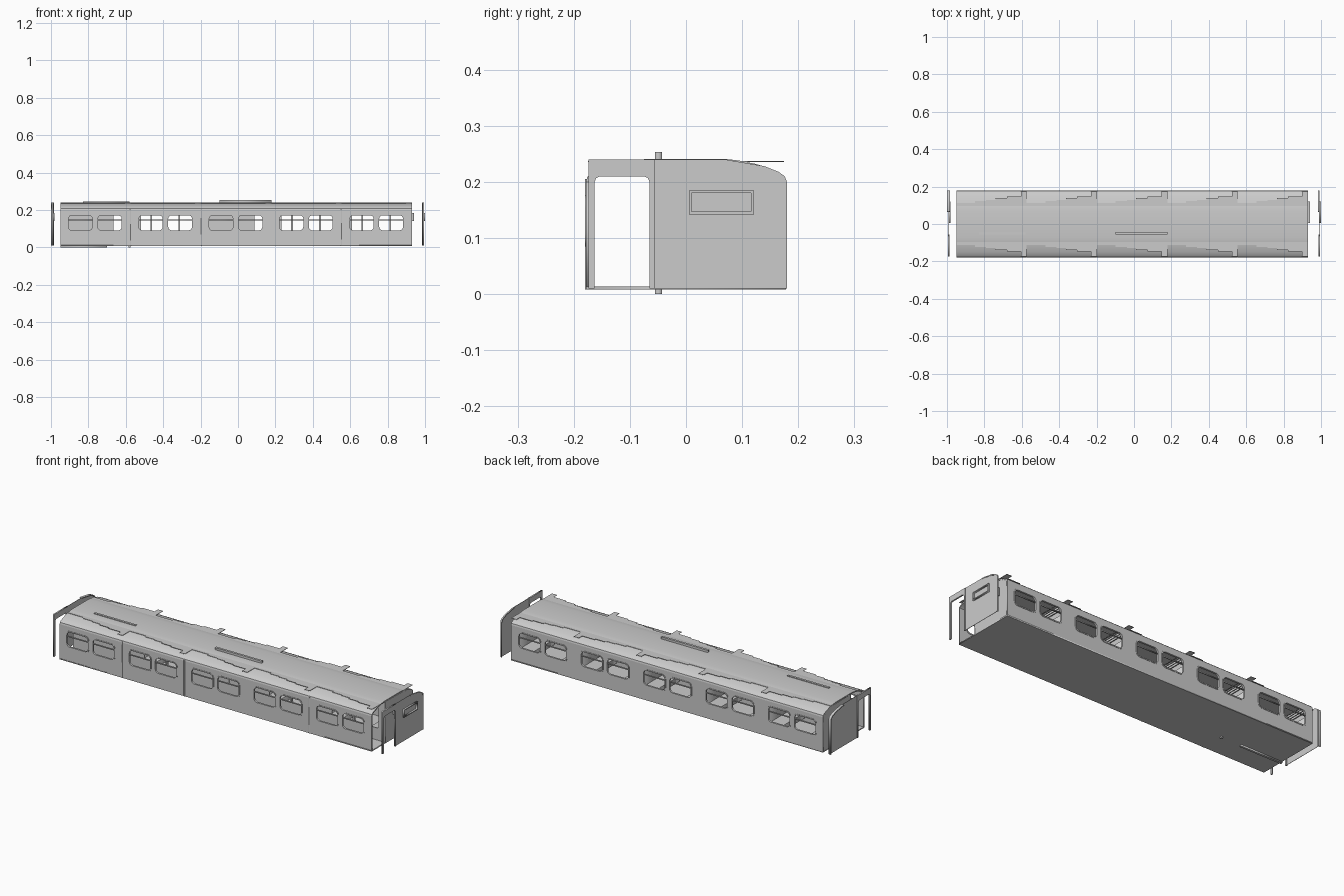
import bpy, math
from mathutils import Matrix

if "Cube" in bpy.data.objects:
    bpy.data.objects.remove(bpy.data.objects["Cube"])

PITCH, X0, N = 0.376, -0.95, 5
X1 = X0 + PITCH * N
AXES = {
    'X': Matrix(((0, 0, 1, 0), (1, 0, 0, 0), (0, 1, 0, 0), (0, 0, 0, 1))),
    'Y': Matrix(((1, 0, 0, 0), (0, 0, -1, 0), (0, 1, 0, 0), (0, 0, 0, 1))),
    'Z': Matrix.Identity(4),
}


def rect(a, b, c, d):
    return [(a, c), (b, c), (b, d), (a, d)]


def rounded(a, b, c, d, r=0.02, n=4):
    pts = []
    for cx, cy, s in ((b - r, d - r, 0), (a + r, d - r, 90), (a + r, c + r, 180), (b - r, c + r, 270)):
        for i in range(n + 1):
            t = math.radians(s + 90 * i / n)
            pts.append((cx + r * math.cos(t), cy + r * math.sin(t)))
    return pts


def plate(name, axis, lo, hi, loops):
    """Extruded outline (first loop) with holes (other loops), between lo and hi on the axis."""
    cu = bpy.data.curves.new(name, 'CURVE')
    cu.dimensions, cu.fill_mode, cu.extrude = '2D', 'BOTH', (hi - lo) / 2
    for loop in loops:
        sp = cu.splines.new('POLY')
        sp.points.add(len(loop) - 1)
        for p, (u, v) in zip(sp.points, loop):
            p.co = (u, v, 0, 1)
        sp.use_cyclic_u = True
    tmp = bpy.data.objects.new(name + "_tmp", cu)
    bpy.context.collection.objects.link(tmp)
    bpy.context.view_layer.update()
    me = bpy.data.meshes.new_from_object(tmp.evaluated_get(bpy.context.evaluated_depsgraph_get()))
    bpy.data.objects.remove(tmp)
    m = AXES[axis]
    mid = (lo + hi) / 2 * (-1 if axis == 'Y' else 1)
    me.transform(m @ Matrix.Translation((0, 0, mid)))
    me.name = name
    ob = bpy.data.objects.new(name, me)
    bpy.context.collection.objects.link(ob)
    return ob


def box(name, x, y, z):
    return plate(name, 'Z', z[0], z[1], [rect(*x, *y)])


starts = [X0 + PITCH * i for i in range(N)]
windows = [(s + a, s + a + 0.133) for s in starts for a in (0.041, 0.198)]

# floor
box("floor", (X0, X1), (-0.178, 0.178), (0.008, 0.014))

# side walls with window openings, frames and rails
for side, word in ((-1, "front"), (1, "back")):
    def span(a, b):
        return sorted((side * a, side * b))
    holes = [rounded(a, b, 0.088, 0.174) for a, b in windows]
    plate(word + "_side_wall", 'Y', *span(0.172, 0.178), [rect(X0, X1, 0.01, 0.2)] + holes)
    for a, b in windows:
        plate(word + "_window_frame", 'Y', *span(0.170, 0.180),
              [rounded(a - 0.003, b + 0.003, 0.085, 0.177, 0.023), rounded(a + 0.003, b - 0.003, 0.091, 0.171, 0.018)])
        box(word + "_window_rail", (a, b), span(0.172, 0.178), (0.143, 0.148))

# joint strips on the corridor side
for i in (1, 2, 4):
    box("joint_strip", (starts[i] - 0.003, starts[i] + 0.003), (-0.180, -0.172), (0.008, 0.205))

# curved roof shell
half = [(0.178, 0.2), (0.176, 0.209), (0.168, 0.216), (0.15, 0.2235), (0.125, 0.232), (0.095, 0.238), (0.07, 0.241)]
outer = half + [(-y, z) for y, z in reversed(half)]
inner = [(y * 0.97, z - 0.005) for y, z in reversed(outer)]
roof = plate("roof", 'X', X0, X1, [outer + inner])

# flat stepped roof plates with an end tab per compartment
steps = [(0.0, 0.112), (0.10, 0.122), (0.16, 0.128), (0.21, 0.138), (0.27, 0.146), (0.345, 0.175)]
for s in starts:
    edge = []
    for k, (dx, y) in enumerate(steps):
        nx = steps[k + 1][0] if k + 1 < len(steps) else PITCH
        edge += [(s + dx, y), (s + nx, y)]
    plate("roof_step_plate", 'Z', 0.2355, 0.2375, [edge + [(x, -y) for x, y in reversed(edge)]])

# roof and underfloor bars
box("roof_bar", (-0.10, 0.18), (-0.055, -0.043), (0.240, 0.253))
box("roof_low_bar", (-0.83, -0.58), (-0.055, -0.043), (0.240, 0.245))
box("underfloor_bar", (-0.95, -0.70), (-0.055, -0.043), (0.0, 0.009))
box("underfloor_peg", (-0.585, -0.575), (-0.055, -0.043), (0.0, 0.009))

# partitions between compartments
wall = [(-0.06, 0.012), (0.172, 0.012), (0.172, 0.205), (0.15, 0.217), (0.1, 0.232), (-0.06, 0.235)]
for x in starts + [X1]:
    c = min(max(x, X0 + 0.003), X1 - 0.003)
    plate("partition", 'X', c - 0.003, c + 0.003, [wall])

# corridor wall: closed or glazed sections, compartments behind
for i, s in enumerate(starts):
    gaps = ((0.285, 0.345),) if i in (0, 2) else ((0.055, 0.105), (0.115, 0.18), (0.195, 0.255), (0.265, 0.335))
    holes = [rounded(s + a, s + b, 0.08, 0.19, 0.008, 2) for a, b in gaps]
    plate("corridor_wall", 'Y', -0.062, -0.058, [rect(s, s + PITCH, 0.012, 0.235)] + holes)
    box("door_handle", (s + 0.186, s + 0.190), (-0.064, -0.062), (0.08, 0.12))
    for a, d in ((s + 0.004, 1), (s + PITCH - 0.004, -1)):
        def sx(p, q):
            return sorted((a + d * p, a + d * q))
        box("seat_base", sx(0, 0.1), (-0.05, 0.165), (0.035, 0.065))
        box("seat_back", sx(0, 0.025), (-0.05, 0.165), (0.065, 0.15))
        for k in range(4):
            box("luggage_rack_bar", sx(0.012 + 0.015 * k, 0.016 + 0.015 * k), (-0.056, 0.168), (0.185, 0.188))

# detached end panels, doorway frames and end window frames
end_half = [(0.18, 0.2), (0.176, 0.21), (0.165, 0.218), (0.14, 0.228), (0.07, 0.240)]
panel = [(-0.065, 0.01), (0.18, 0.01)] + end_half + [(-0.065, 0.240)]
arch = [(-0.065, 0.01), (-0.065, 0.20), (-0.068, 0.207), (-0.075, 0.21), (-0.153, 0.21), (-0.160, 0.207),
        (-0.163, 0.20), (-0.163, 0.01), (-0.174, 0.01), (-0.174, 0.240), (-0.055, 0.240), (-0.055, 0.01)]
for side, word in ((-1, "left"), (1, "right")):
    def xs(a, b):
        return sorted((side * a, side * b))
    plate(word + "_end_panel", 'X', *xs(0.989, 0.991), [panel])
    plate(word + "_doorway_frame", 'X', *xs(0.986, 0.994), [arch])
    w = (0.994, 1.0) if side > 0 else (0.982, 0.990)
    plate(word + "_end_window_frame", 'X', *xs(*(w if side < 0 else (0.990, 1.0))),
          [rect(0.005, 0.121, 0.142, 0.185), rect(0.010, 0.116, 0.147, 0.180)])
    # rim along the curved edge of the end panel
    lip = [(0.18, 0.01)] + end_half
    plate(word + "_end_rim", 'X', *xs(0.985, 1.0 if side < 0 else 0.993),
          [lip + [(y - 0.005, z - (0.004 if z > 0.05 else 0)) for y, z in reversed(lip)]])
box("right_end_inner_frame", (X1, X1 + 0.01), (0.005, 0.121), (0.142, 0.185))

# smooth the curved roof
bpy.ops.object.select_all(action='DESELECT')
roof.select_set(True)
bpy.context.view_layer.objects.active = roof
bpy.ops.object.shade_smooth_by_angle(angle=math.radians(30))
